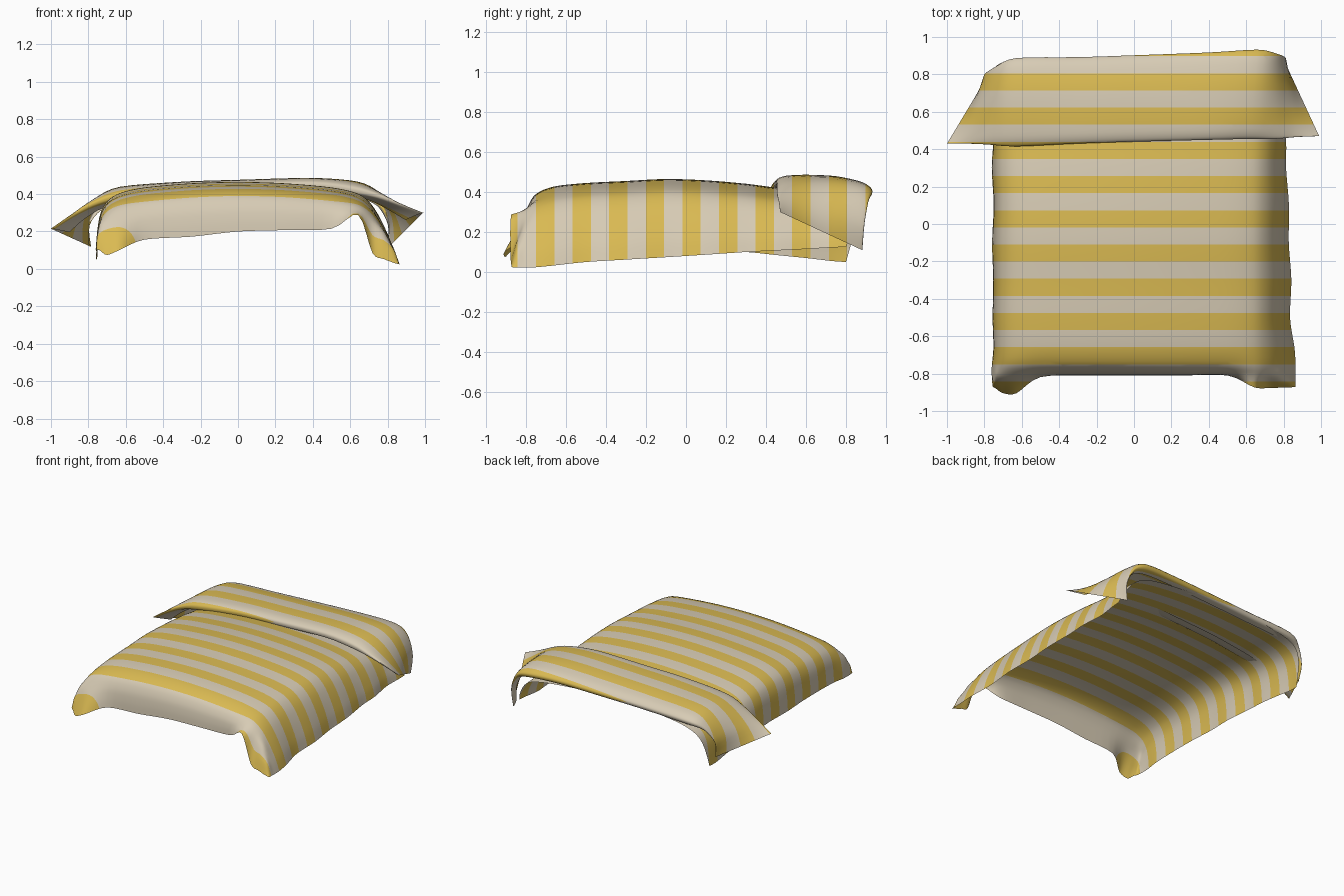
import bpy, bmesh, math
from mathutils import Vector

if "Cube" in bpy.data.objects:
    bpy.data.objects.remove(bpy.data.objects["Cube"])

PITCH, PHASE = 0.183, -0.75   # stripe repeat along y and start of one yellow stripe


def material(name, rgb):
    m = bpy.data.materials.new(name)
    m.diffuse_color = (*rgb, 1)
    m.use_nodes = True
    m.node_tree.nodes["Principled BSDF"].inputs["Base Color"].default_value = m.diffuse_color
    return m


MATS = [material("cream cotton", (0.68, 0.60, 0.46)),
        material("mustard yellow", (0.70, 0.49, 0.085))]


def interp(keys, x):
    """Piecewise linear lookup in (position, value) pairs."""
    if x <= keys[0][0]:
        return keys[0][1]
    for (a, va), (b, vb) in zip(keys, keys[1:]):
        if x <= b:
            return va + (vb - va) * (x - a) / (b - a)
    return keys[-1][1]


def spline(pts, n):
    """Smooth curve through all points, n steps per span."""
    out = []
    for i in range(len(pts) - 1):
        p1, p2 = pts[i], pts[i + 1]
        m1 = (p2 - pts[max(i - 1, 0)]) * 0.45
        m2 = (pts[min(i + 2, len(pts) - 1)] - p1) * 0.45
        for k in range(n):
            t = k / n
            out.append(p1 * (2*t**3 - 3*t*t + 1) + m1 * (t**3 - 2*t*t + t)
                       + p2 * (3*t*t - 2*t**3) + m2 * (t**3 - t*t))
    return out + [pts[-1]]


def cloth(name, rows, n=4):
    """Smooth striped sheet through a grid of control points."""
    rows = [spline(r, n) for r in rows]
    cols = [spline(list(c), n) for c in zip(*rows)]
    bm = bmesh.new()
    grid = [[bm.verts.new(p) for p in c] for c in cols]
    for c0, c1 in zip(grid, grid[1:]):
        for j in range(len(c0) - 1):
            bm.faces.new((c0[j], c1[j], c1[j + 1], c0[j + 1]))
    # cut along every stripe border, then colour by y
    for k in range(-3, 22):
        bmesh.ops.bisect_plane(bm, geom=bm.verts[:] + bm.edges[:] + bm.faces[:], dist=1e-5,
                               plane_co=(0, PHASE + k * PITCH / 2, 0), plane_no=(0, 1, 0))
    for f in bm.faces:
        y = f.calc_center_median().y
        f.material_index = int(((y - PHASE) / PITCH) % 1 < 0.5)
        f.smooth = True
    me = bpy.data.meshes.new(name)
    bm.to_mesh(me)
    bm.free()
    for m in MATS:
        me.materials.append(m)
    ob = bpy.data.objects.new(name, me)
    bpy.context.collection.objects.link(ob)
    return ob


# ---- bed cover: domed top, hanging sides and front, loose front corners ----
CROWN = [(-0.87, 0.36), (-0.80, 0.38), (-0.72, 0.415), (-0.6, 0.44), (-0.1, 0.465),
         (0.2, 0.455), (0.42, 0.425), (0.6, 0.41), (0.9, 0.385)]
HEM_RIGHT = [(-0.87, 0.01), (-0.5, 0.05), (0, 0.08), (0.3, 0.10), (0.8, 0.125)]
HEM_LEFT = [(-0.87, 0.10), (-0.5, 0.12), (0, 0.11), (0.3, 0.10), (0.8, 0.05)]
HEM_FRONT = [(-0.77, 0.12), (-0.70, 0.07), (-0.64, 0.08), (-0.6, 0.17), (-0.45, 0.15),
             (0, 0.20), (0.5, 0.215), (0.64, 0.30), (0.71, 0.10), (0.87, 0.01)]
FRONT_Y = [(-0.77, -0.86), (-0.66, -0.93), (-0.55, -0.84), (-0.48, -0.81),
           (0.55, -0.81), (0.65, -0.88), (0.87, -0.87)]
FLARE = [(-0.87, 0.05), (-0.5, 0.02), (0.0, 0.01), (0.6, -0.02)]
# (position, how far down the drop) across and along
COLS = [(-0.755, 1), (-0.75, 0.7), (-0.735, 0.4), (-0.70, 0.18), (-0.63, 0.04), (-0.5, 0),
        (-0.25, 0), (0, 0), (0.25, 0), (0.5, 0), (0.64, 0.04), (0.71, 0.2),
        (0.76, 0.45), (0.80, 0.75), (0.82, 1)]
ROWS = [(-0.81, 1), (-0.805, 0.65), (-0.79, 0.3), (-0.75, 0.06), (-0.66, 0), (-0.5, 0),
        (-0.3, 0), (-0.1, 0), (0.1, 0), (0.3, 0), (0.44, 0), (0.6, 0), (0.75, 0), (0.88, 0)]


def cover_point(x, tx, y, ty):
    y += ty * (interp(FRONT_Y, x) + 0.81)
    z = interp(CROWN, y) - 0.05 * min(1, abs(x) / 0.65) ** 2
    t = max(tx, ty)
    if t > 0:
        side = interp(HEM_RIGHT if x > 0 else HEM_LEFT, y)
        hem = (tx * side + ty * interp(HEM_FRONT, x)) / (tx + ty)
        z += (hem - z) * t
    if y > 0.7:
        y -= tx * 0.08 * (y - 0.7) / 0.18
    if x > 0:
        x += tx * interp(FLARE, y)
    x += 0.006 * tx * math.sin(y * 17 + x)      # soft ripples in the hanging sides
    return Vector((x, y, z))


cloth("bed_cover", [[cover_point(x, tx, y, ty) for x, tx in COLS] for y, ty in ROWS])

# ---- turned back fold: blends from the back edge to the wide front edge ----
BACK = [(-0.79, 0.78, 0.12), (-0.80, 0.80, 0.24), (-0.74, 0.84, 0.34), (-0.63, 0.885, 0.385),
        (-0.3, 0.89, 0.40), (0, 0.90, 0.41), (0.4, 0.915, 0.42), (0.66, 0.93, 0.41),
        (0.76, 0.91, 0.36), (0.81, 0.89, 0.24), (0.80, 0.88, 0.11)]
FRONT = [(-1.0, 0.43, 0.215), (-0.9, 0.43, 0.28), (-0.78, 0.425, 0.345), (-0.63, 0.415, 0.39),
         (-0.3, 0.43, 0.425), (0, 0.44, 0.435), (0.4, 0.45, 0.445), (0.62, 0.455, 0.42),
         (0.75, 0.455, 0.39), (0.87, 0.465, 0.345), (0.99, 0.47, 0.30)]
# (blend from back to front, lift, narrowing): round the back, over the top, tucked under
FOLD = [(0.12, -0.04, 0.98), (0.02, -0.03, 0.99), (0, 0, 1), (0.1, 0.03, 1), (0.35, 0.05, 1),
        (0.65, 0.05, 1), (0.88, 0.04, 1), (0.98, 0.022, 1), (1, 0, 1), (0.97, -0.02, 0.985),
        (0.8, -0.03, 0.94)]


def fold_row(t, lift, narrow):
    row = []
    for i, (b, f) in enumerate(zip(BACK, FRONT)):
        p = Vector(b).lerp(Vector(f), t)
        p.z += lift * min(1, min(i, 10 - i) / 3)
        p.x *= narrow
        row.append(p)
    return row


cloth("turned_back_fold", [fold_row(*r) for r in reversed(FOLD)])
